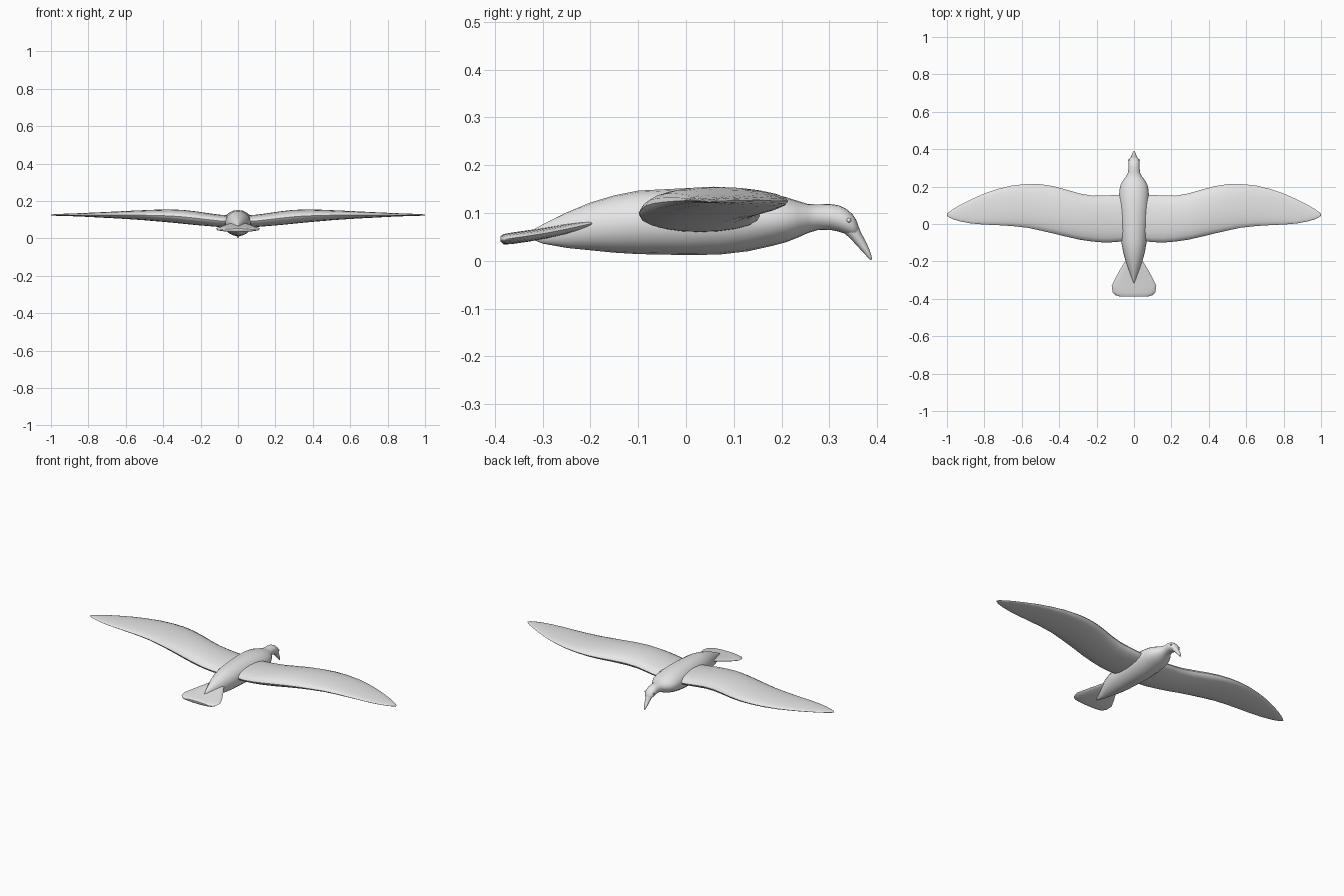
import bpy, bmesh, math
from mathutils import Vector

grey = bpy.data.materials.new("plumage grey")
grey.diffuse_color = (0.8, 0.8, 0.8, 1)


def ring(center, u, v, n=20, power=1.0):
    """Closed section around center spanned by half-axes u and v."""
    pts = []
    for i in range(n):
        a = 2 * math.pi * i / n
        c, s = math.cos(a), math.sin(a)
        pts.append(Vector(center) + Vector(u) * c
                   + Vector(v) * math.copysign(abs(s) ** power, s))
    return pts


def loft(name, rings, angle=50):
    """Skin a list of equal-sized sections and cap both ends."""
    bm = bmesh.new()
    loops = [[bm.verts.new(p) for p in r] for r in rings]
    n = len(loops[0])
    for a, b in zip(loops, loops[1:]):
        for i in range(n):
            j = (i + 1) % n
            bm.faces.new((a[i], a[j], b[j], b[i]))
    bm.faces.new(loops[0][::-1])
    bm.faces.new(loops[-1])
    bmesh.ops.recalc_face_normals(bm, faces=bm.faces)
    return finish(name, bm, angle)


def finish(name, bm, angle=50):
    mesh = bpy.data.meshes.new(name)
    bm.to_mesh(mesh)
    bm.free()
    mesh.materials.append(grey)
    ob = bpy.data.objects.new(name, mesh)
    bpy.context.collection.objects.link(ob)
    bpy.ops.object.select_all(action='DESELECT')
    ob.select_set(True)
    bpy.context.view_layer.objects.active = ob
    bpy.ops.object.shade_smooth_by_angle(angle=math.radians(angle))
    return ob


# Body, neck and head: y, bottom z, top z, half width
body = [
    (-0.315, 0.042, 0.068, 0.003), (-0.30, 0.036, 0.076, 0.010),
    (-0.25, 0.027, 0.101, 0.028), (-0.20, 0.022, 0.122, 0.045),
    (-0.15, 0.017, 0.137, 0.058), (-0.10, 0.014, 0.147, 0.067),
    (0.0, 0.012, 0.152, 0.075), (0.07, 0.013, 0.152, 0.079),
    (0.13, 0.020, 0.149, 0.081), (0.18, 0.031, 0.141, 0.078),
    (0.21, 0.039, 0.133, 0.072), (0.235, 0.049, 0.125, 0.058),
    (0.255, 0.058, 0.119, 0.042), (0.275, 0.064, 0.118, 0.032),
    (0.30, 0.065, 0.119, 0.030), (0.32, 0.061, 0.116, 0.030),
    (0.335, 0.056, 0.109, 0.029), (0.348, 0.052, 0.098, 0.025),
    (0.356, 0.051, 0.086, 0.019), (0.361, 0.055, 0.073, 0.009),
]
loft("body", [ring((0, y, (b + t) / 2), (w, 0, 0), (0, 0, (t - b) / 2))
              for y, b, t, w in body])

# Hooked beak: y, z, half width, half depth, sections square to the curve
beak = [(0.345, 0.068, 0.020, 0.017), (0.356, 0.052, 0.016, 0.0125),
        (0.368, 0.035, 0.012, 0.010), (0.378, 0.020, 0.009, 0.007),
        (0.385, 0.008, 0.006, 0.004), (0.388, 0.002, 0.003, 0.002)]
rings = []
for i, (y, z, w, d) in enumerate(beak):
    p, q = beak[max(i - 1, 0)], beak[min(i + 1, len(beak) - 1)]
    across = Vector((0, p[1] - q[1], q[0] - p[0])).normalized()
    rings.append(ring((0, y, z), (w, 0, 0), across * d, 12))
loft("beak", rings)

# Fan tail: y, bottom z, top z, half width
tail = [(-0.175, 0.078, 0.088, 0.025), (-0.20, 0.070, 0.085, 0.048),
        (-0.25, 0.056, 0.077, 0.078), (-0.29, 0.047, 0.070, 0.100),
        (-0.33, 0.040, 0.064, 0.119), (-0.365, 0.035, 0.059, 0.114),
        (-0.381, 0.034, 0.056, 0.098), (-0.388, 0.040, 0.052, 0.075)]
loft("tail", [ring((0, y, (b + t) / 2), (w, 0, 0), (0, 0, (t - b) / 2))
              for y, b, t, w in tail])

# Wings: x, trailing y, leading y, bottom z, top z
wing = [
    (0.03, -0.088, 0.152, 0.059, 0.122), (0.10, -0.097, 0.155, 0.061, 0.127),
    (0.16, -0.099, 0.152, 0.066, 0.135), (0.22, -0.094, 0.151, 0.071, 0.144),
    (0.29, -0.084, 0.163, 0.078, 0.152), (0.36, -0.068, 0.183, 0.085, 0.155),
    (0.43, -0.051, 0.202, 0.091, 0.154), (0.50, -0.035, 0.213, 0.097, 0.151),
    (0.57, -0.020, 0.214, 0.102, 0.148), (0.65, -0.011, 0.206, 0.107, 0.144),
    (0.73, -0.006, 0.187, 0.111, 0.140), (0.80, -0.003, 0.163, 0.115, 0.137),
    (0.87, 0.003, 0.132, 0.118, 0.134), (0.93, 0.014, 0.102, 0.120, 0.132),
    (0.97, 0.026, 0.078, 0.121, 0.130), (0.99, 0.036, 0.063, 0.122, 0.129),
    (1.0, 0.045, 0.054, 0.123, 0.127),
]
for side, label in ((1, "right"), (-1, "left")):
    loft(label + "_wing",
         [ring((side * x, (a + f) / 2, (b + t) / 2), (0, (f - a) / 2, 0),
               (0, 0, (t - b) / 2)) for x, a, f, b, t in wing])
    # Small bead eye
    bm = bmesh.new()
    bmesh.ops.create_uvsphere(bm, u_segments=12, v_segments=8, radius=0.005)
    bmesh.ops.translate(bm, verts=bm.verts, vec=(side * 0.0265, 0.341, 0.085))
    finish(label + "_eye", bm)
